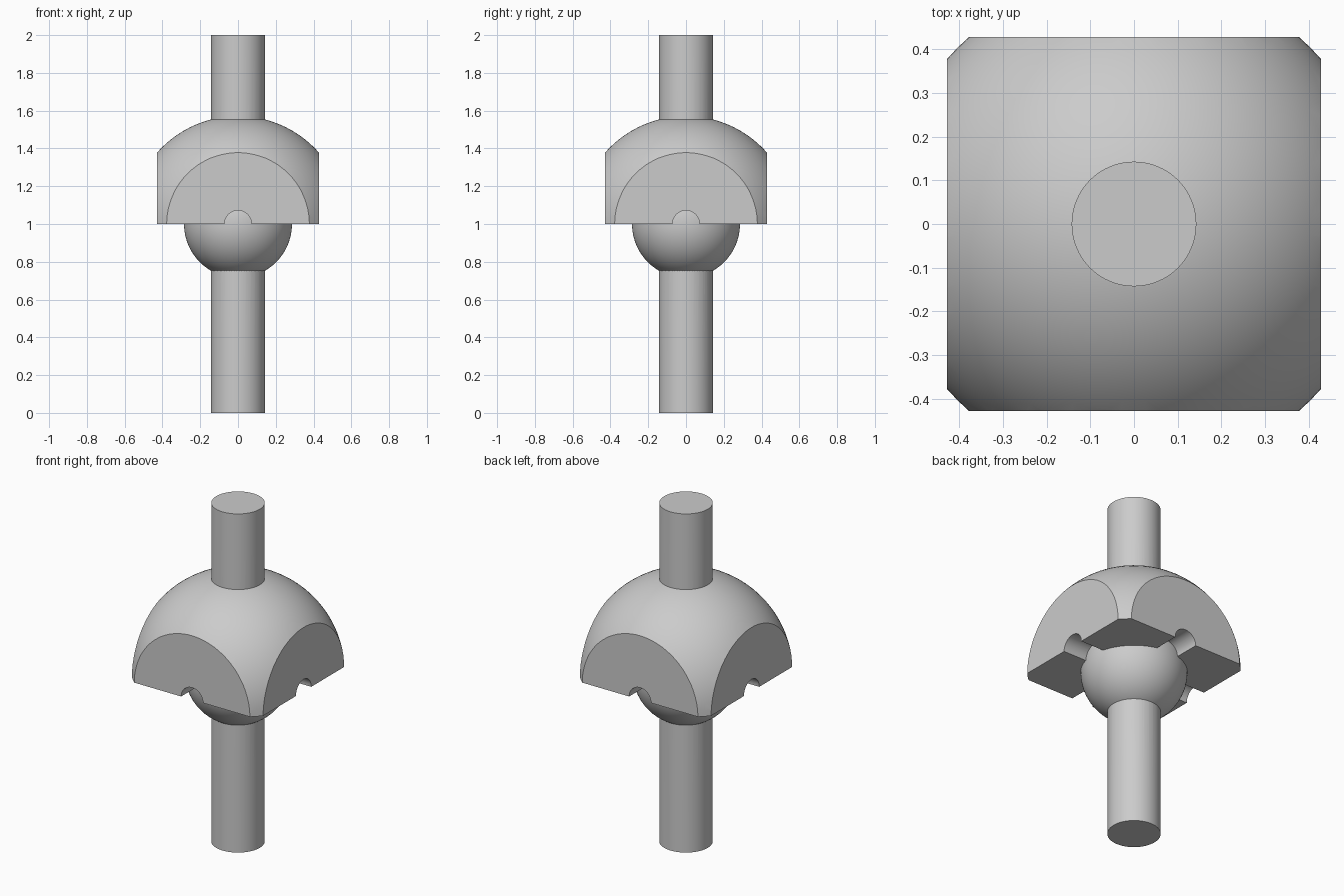
import bpy, math

if "Cube" in bpy.data.objects:
    bpy.data.objects.remove(bpy.data.objects["Cube"])

U = 1 / 7  # the part is dimensioned in sevenths


def named(name):
    ob = bpy.context.object
    ob.name = name
    return ob


def sphere(name, r):
    bpy.ops.mesh.primitive_uv_sphere_add(segments=96, ring_count=48, radius=r, location=(0, 0, 1))
    return named(name)


def rod(name, r, depth, rot=(0, 0, 0)):
    bpy.ops.mesh.primitive_cylinder_add(vertices=64, radius=r, depth=depth,
                                        location=(0, 0, 1), rotation=rot)
    return named(name)


def combine(target, other, operation):
    mod = target.modifiers.new(operation.lower(), 'BOOLEAN')
    mod.object, mod.operation, mod.solver = other, operation, 'EXACT'
    bpy.ops.object.select_all(action='DESELECT')
    target.select_set(True)
    bpy.context.view_layer.objects.active = target
    bpy.ops.object.modifier_apply(modifier=mod.name)
    bpy.data.objects.remove(other)


# Domed cap: upper half of a sphere trimmed square on four sides
joint = sphere("ball_joint", 4 * U)
bpy.ops.mesh.primitive_cube_add(size=1, location=(0, 0, 1.5))
trim = named("trim_box")
trim.scale = (6 * U, 6 * U, 1)
combine(joint, trim, 'INTERSECT')

# Crossed half-round grooves in the underside
combine(joint, rod("groove_x", U / 2, 2, (0, math.pi / 2, 0)), 'DIFFERENCE')
combine(joint, rod("groove_y", U / 2, 2, (math.pi / 2, 0, 0)), 'DIFFERENCE')

# Inner ball and the full-height shaft
combine(joint, sphere("ball", 2 * U), 'UNION')
combine(joint, rod("shaft", U, 2), 'UNION')

# Smooth curved areas, crisp cut edges
bpy.ops.object.select_all(action='DESELECT')
joint.select_set(True)
bpy.context.view_layer.objects.active = joint
bpy.ops.object.shade_smooth_by_angle(angle=math.radians(25))
